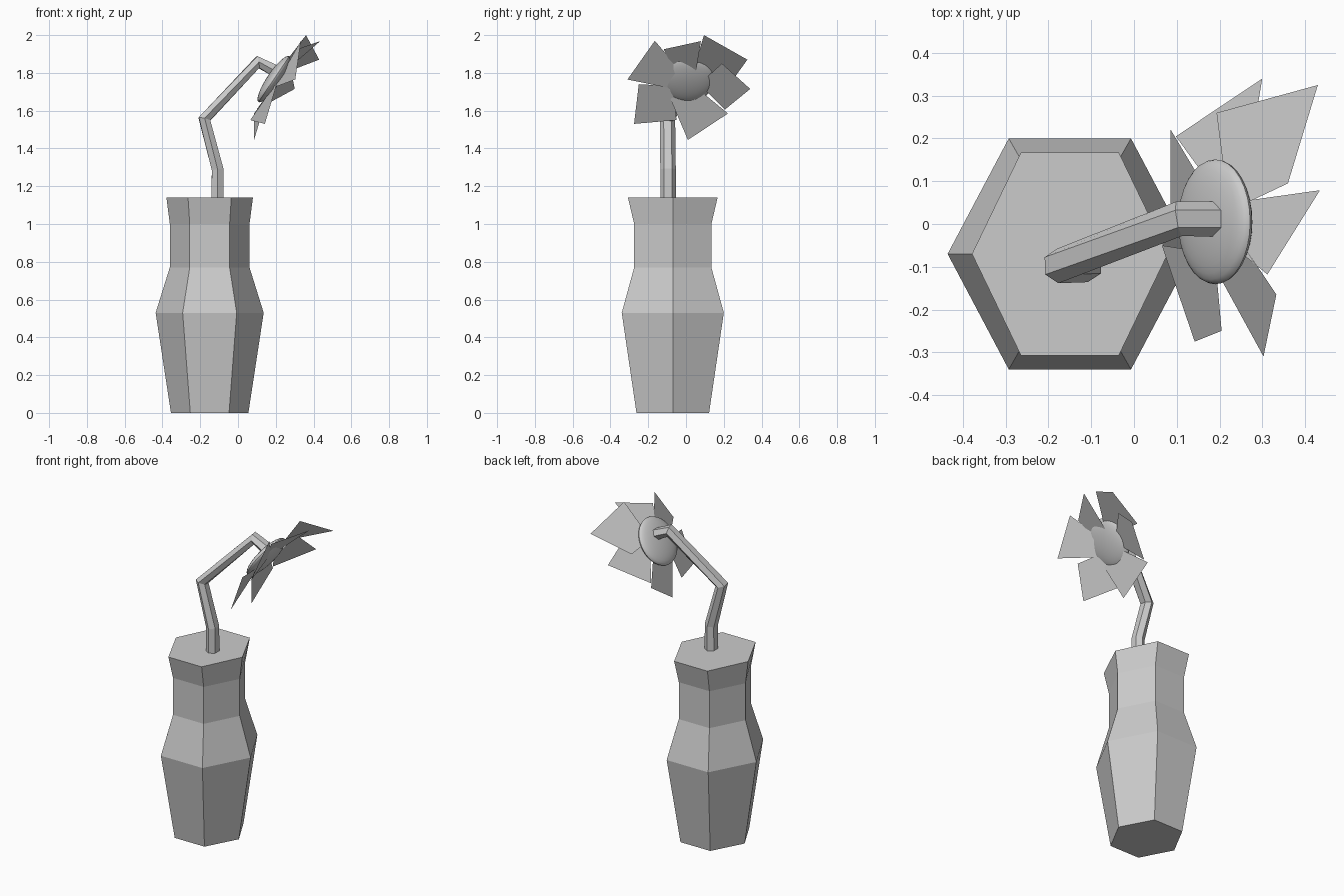
import bpy, bmesh, math
from mathutils import Vector, Matrix

if "Cube" in bpy.data.objects:
    bpy.data.objects.remove(bpy.data.objects["Cube"])


def make_object(name, verts, faces):
    mesh = bpy.data.meshes.new(name)
    mesh.from_pydata([tuple(v) for v in verts], [], faces)
    mesh.update()
    obj = bpy.data.objects.new(name, mesh)
    bpy.context.collection.objects.link(obj)
    return obj


def loft(name, rings):
    """Join equal rings of points with quads and cap both ends."""
    n = len(rings[0])
    verts = [v for ring in rings for v in ring]
    faces = [(k * n + i, k * n + (i + 1) % n, (k + 1) * n + (i + 1) % n, (k + 1) * n + i)
             for k in range(len(rings) - 1) for i in range(n)]
    faces.append(tuple(reversed(range(n))))
    faces.append(tuple(range((len(rings) - 1) * n, len(rings) * n)))
    obj = make_object(name, verts, faces)
    bm = bmesh.new()
    bm.from_mesh(obj.data)
    bmesh.ops.recalc_face_normals(bm, faces=bm.faces)
    bm.to_mesh(obj.data)
    bm.free()
    return obj


HEX = [(math.cos(i * math.pi / 3), math.sin(i * math.pi / 3)) for i in range(6)]

# Six-sided vase: height, x radius, y radius
profile = [(0, .205, .222), (.53, .286, .312), (.77, .211, .236),
           (1.0, .211, .236), (1.14, .229, .274)]
loft("vase", [[Vector((-.15 + rx * c, -.07 + ry * s, z)) for c, s in HEX]
              for z, rx, ry in profile])

# Bent six-sided stem, mitred at each bend
path = [Vector(p) for p in [(-.108, -.095, 1.10), (-.108, -.095, 1.29),
                            (-.178, -.098, 1.555), (.105, .012, 1.857), (.195, .012, 1.812)]]
rings = []
for i, p in enumerate(path):
    before = (p - path[i - 1]).normalized() if i else Vector((0, 0, 1))
    after = (path[i + 1] - p).normalized() if i < len(path) - 1 else before
    t = (before + after).normalized()
    side = Vector((0, 1, 0))
    side = (side - t * side.dot(t)).normalized()
    across = side.cross(t)
    rings.append([p + side * c * .041 + across * s * .036 for c, s in HEX])
loft("stem", rings)

# Smooth flattened flower centre facing right and down
normal = Vector((.83, 0, -.56)).normalized()
bpy.ops.mesh.primitive_uv_sphere_add(segments=32, ring_count=16, radius=1)
centre = bpy.context.object
centre.name = "flower_centre"
centre.data.transform(Matrix.Translation((.19, .005, 1.767))
                      @ normal.to_track_quat('Z', 'Y').to_matrix().to_4x4()
                      @ Matrix.Diagonal((.146, .146, .036, 1)))
bpy.ops.object.shade_smooth_by_angle()


def inner(y, z):
    """Point on the petal base plane just in front of the flower centre."""
    return (.207 + .67 * (z - 1.757), y, z)


# Six flat petals, each a single sheet
petals = {
    "left_low": [(.142, -.275, 1.53), (.205, -.25, 1.74), inner(-.07, 1.73), (.065, -.05, 1.55)],
    "left_high": [(.303, -.31, 1.765), (.333, -.165, 1.97), inner(-.02, 1.80), inner(-.09, 1.72)],
    "top": [(.312, -.118, 1.925), (.435, .079, 1.968), inner(.05, 1.79), inner(-.05, 1.79)],
    "right_high": [(.36, .095, 2.0), (.43, .325, 1.87), (.193, .26, 1.78), inner(.03, 1.78)],
    "right": [(.275, .19, 1.85), (.30, .34, 1.715), (.098, .205, 1.605), inner(.07, 1.74)],
    "bottom": [(.085, .222, 1.585), (.085, .01, 1.445), inner(-.09, 1.68), inner(.07, 1.71)],
}
for name, corners in petals.items():
    make_object("petal_" + name, corners, [(0, 1, 2, 3)])
